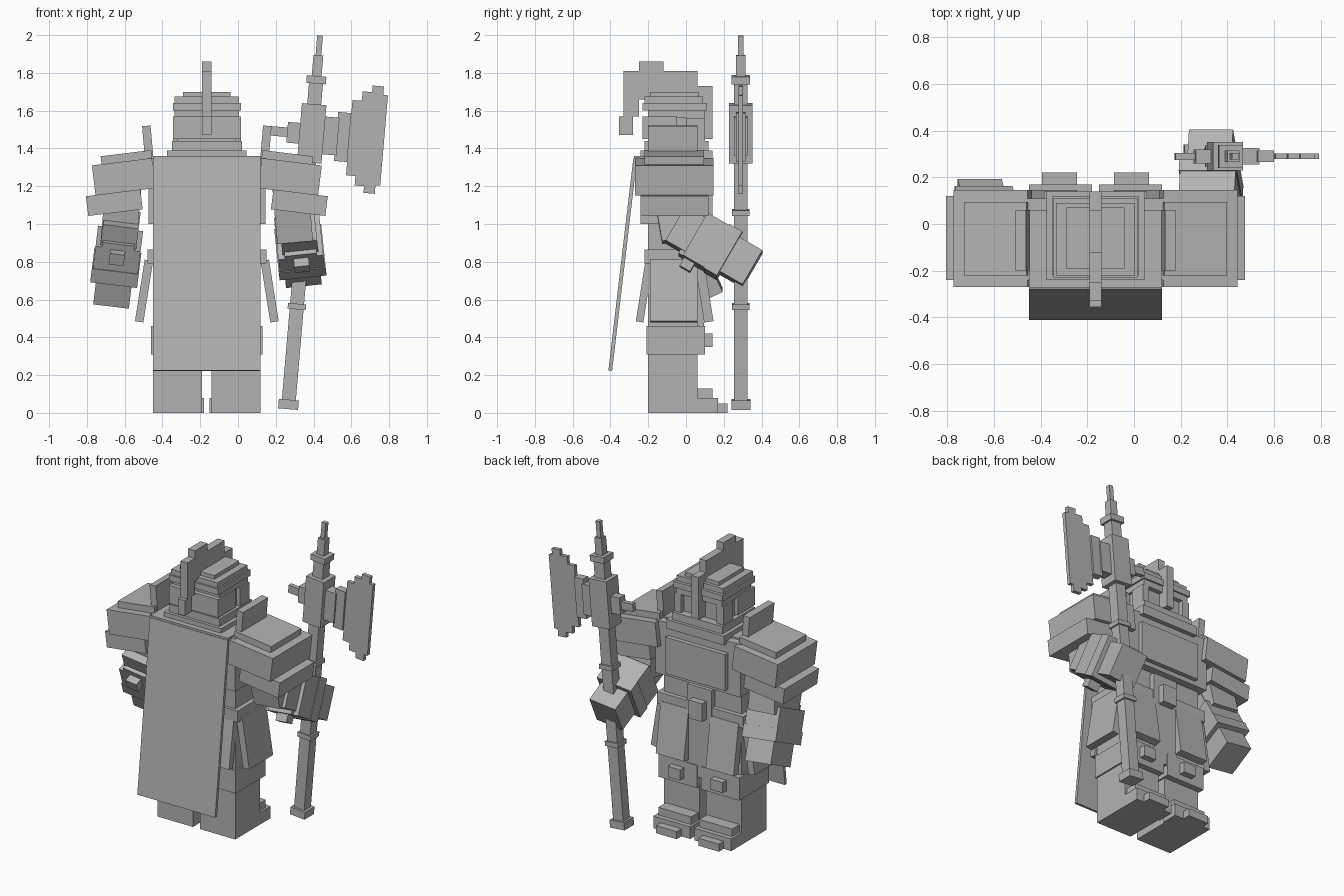
import bpy
from math import radians
from mathutils import Vector, Euler

old = bpy.data.objects.get("Cube")
if old:
    bpy.data.objects.remove(old)

GREY = (.45, .45, .45, 1)
material = bpy.data.materials.new("plain_grey")
material.use_nodes = True
material.diffuse_color = GREY
material.node_tree.nodes["Principled BSDF"].inputs["Base Color"].default_value = GREY

# Body landmarks: centre line, half width, and the faces of the trunk along y
MIDDLE = -.165
HALF = .285
BACK, FACE = -.2, .06
HIP, WAIST, BELT_TOP, SHOULDER = .48, .79, .865, 1.36


def box(name, center, size, turn=(0, 0, 0)):
    bpy.ops.mesh.primitive_cube_add(size=1, location=center, rotation=turn)
    part = bpy.context.object
    part.name = name
    part.scale = size
    part.data.materials.append(material)


def middle(limits):
    return sum(limits) / 2


def extent(limits):
    return limits[1] - limits[0]


def centred(name, half, y, z, pitch=0):
    """Box straddling the centre line, given by its limits."""
    box(name, (MIDDLE, middle(y), middle(z)), (half * 2, extent(y), extent(z)),
        (radians(pitch), 0, 0))


def pair(name, x, y, z, pitch=0, roll=0):
    """Mirrored boxes; x is measured outward from the centre line."""
    size = (extent(x), extent(y), extent(z))
    for side, sign in (("left", 1), ("right", -1)):
        box(f"{side}_{name}", (MIDDLE + sign * middle(x), middle(y), middle(z)),
            size, (radians(pitch), radians(roll) * sign, 0))


def attached(name, origin, turn, local, size):
    """Box placed in the tilted frame of a limb or weapon."""
    offset = Euler(turn).to_matrix() @ Vector(local)
    box(name, Vector(origin) + offset, size, turn)


# Legs and boots
pair("leg", x=(.025, HALF), y=(BACK, FACE), z=(0, HIP))
pair("boot_cuff", x=(.015, HALF + .01), y=(BACK - .01, .1), z=(.31, .46))
pair("knee_block", x=(.11, .2), y=(FACE, .14), z=(.35, .42))
pair("foot", x=(.015, HALF), y=(FACE, .17), z=(0, .08))
pair("instep", x=(.03, .27), y=(FACE, .14), z=(.08, .13))
pair("toe", x=(.08, .23), y=(FACE, .22), z=(0, .05))

# Torso and belt
centred("torso", HALF, y=(BACK, FACE), z=(HIP - .02, SHOULDER))
centred("chest_armour", HALF + .025, y=(BACK - .04, .11), z=(1, SHOULDER - .01))
centred("chest_panel", .22, y=(FACE, .14), z=(1.03, 1.27))
centred("belt", HALF + .03, y=(BACK - .02, .09), z=(WAIST, BELT_TOP))
centred("buckle", .05, y=(FACE, .14), z=(WAIST - .01, .9))
centred("loincloth", .09, y=(FACE - .01, .095), z=(.38, .98))

# Plates hanging from the belt, each flaring away from the body
PLATE = (HIP, WAIST + .02)
pair("side_tasset", x=(.31, .355), y=(BACK + .01, FACE), z=PLATE, roll=-9)
pair("front_tasset", x=(.08, HALF), y=(.07, .12), z=PLATE, pitch=9)
pair("rear_tasset", x=(.08, HALF), y=(-.24, -.2), z=PLATE, pitch=-9)

# Cape
centred("cape", HALF, y=(-.345, -.325), z=(.22, SHOULDER - .01), pitch=-6.7)
centred("cape_yoke", HALF, y=(-.275, BACK), z=(1.3, SHOULDER))

# Collar and head
centred("collar_base", .21, y=(-.24, .14), z=(1.33, 1.39))
centred("collar", .185, y=(-.22, .12), z=(1.39, 1.44))
centred("head", .155, y=(-.18, .07), z=(1.43, 1.64))

# Helmet with open eye slots and a stepped dome
centred("helmet_back", .18, y=(-.23, -.05), z=(1.45, 1.57))
pair("cheek_guard", x=(.13, .18), y=(0, .1), z=(1.43, 1.56))
centred("helmet_band", .17, y=(BACK, .1), z=(1.56, 1.6))
centred("helmet_brim", .18, y=(-.23, .11), z=(1.6, 1.64))
centred("helmet_dome", .17, y=(-.22, .09), z=(1.63, 1.675))
centred("helmet_cap", .125, y=(-.19, .07), z=(1.67, 1.7))

# Crest running over the helmet
CREST = .025
centred("crest_nose", CREST, y=(FACE, .14), z=(1.45, 1.73))
centred("crest_ridge", CREST, y=(-.26, FACE), z=(1.66, 1.81))
centred("crest_peak", CREST, y=(-.25, -.12), z=(1.8, 1.86))
centred("crest_fall", CREST, y=(-.33, -.25), z=(1.57, 1.81))
centred("crest_tail", CREST, y=(-.355, -.28), z=(1.47, 1.57))

# Shoulder armour, sloping down and outward
SLOPE = 7
pair("neck_guard", x=(.29, .335), y=(BACK, FACE), z=(1.34, 1.52), roll=5)
pair("shoulder_top", x=(.29, .56), y=(-.22, .095), z=(1.315, 1.375), roll=SLOPE)
pair("shoulder_pad", x=(.28, .6), y=(-.27, .145), z=(1.17, 1.33), roll=SLOPE)
pair("shoulder_rim", x=(.345, .635), y=(-.24, .12), z=(1.06, 1.165), roll=SLOPE)
pair("upper_arm", x=(.36, .55), y=(-.15, .09), z=(.92, 1.17), pitch=10, roll=-5)


# Forearms, stacked from the elbow to the hand
def forearm(side, elbow, pitch, roll):
    turn = (radians(pitch), radians(roll), 0)
    reach = 0
    for label, length, width in (("sleeve", .12, .19), ("bracer", .13, .24),
                                 ("cuff", .08, .25), ("hand", .14, .19)):
        attached(f"{side}_{label}", elbow, turn, (0, 0, -reach - length / 2),
                 (width, width + .02, length))
        reach += length
    for label, width, depth in (("plate", .17, .13), ("stud", .08, .18)):
        attached(f"{side}_elbow_{label}", elbow, turn, (0, -depth / 2, -.16),
                 (width, depth, width * .8))


forearm("right", elbow=(-.615, -.1, 1.03), pitch=25, roll=7)
forearm("left", elbow=(.315, -.055, .995), pitch=60, roll=-6)


# Long axe, built in its own leaning frame
def axe(label, across, along, thick):
    attached("axe_" + label, (.265, .29, .02), (0, radians(4.9), 0),
             (middle(across), 0, middle(along)),
             (extent(across), thick, extent(along)))


def axe_bar(label, radius, along):
    axe(label, (-radius, radius), along, radius * 1.9)


SHAFT_TOP = 1.77
axe_bar("shaft", .037, (0, SHAFT_TOP))
axe_bar("end_cap", .053, (0, .05))
axe_bar("lower_ring", .048, (.53, .56))
axe_bar("upper_ring", .048, (1.03, 1.06))
axe_bar("socket", .065, (1.31, 1.62))
axe_bar("top_ring", .052, (SHAFT_TOP - .04, SHAFT_TOP))
axe_bar("spike_base", .026, (SHAFT_TOP, 1.88))
axe_bar("spike_tip", .015, (1.88, 1.985))

# Axe head: strips of differing height, all centred on one level
LEVEL = 1.46


def strip(label, inner, outer, half, thick):
    axe(label, (inner, outer), (LEVEL - half, LEVEL + half), thick)


strip("neck", .06, .14, half=.1, thick=.07)
strip("blade_root", .13, .2, half=.13, thick=.05)
edge = .2
for label, width, half in (("inner", .05, .2), ("middle", .05, .25),
                           ("tall", .06, .285), ("edge", .025, .24)):
    strip("blade_" + label, edge, edge + width, half, thick=.025)
    edge += width
strip("back_block", -.13, -.06, half=.055, thick=.06)
strip("back_spike", -.215, -.13, half=.025, thick=.03)
